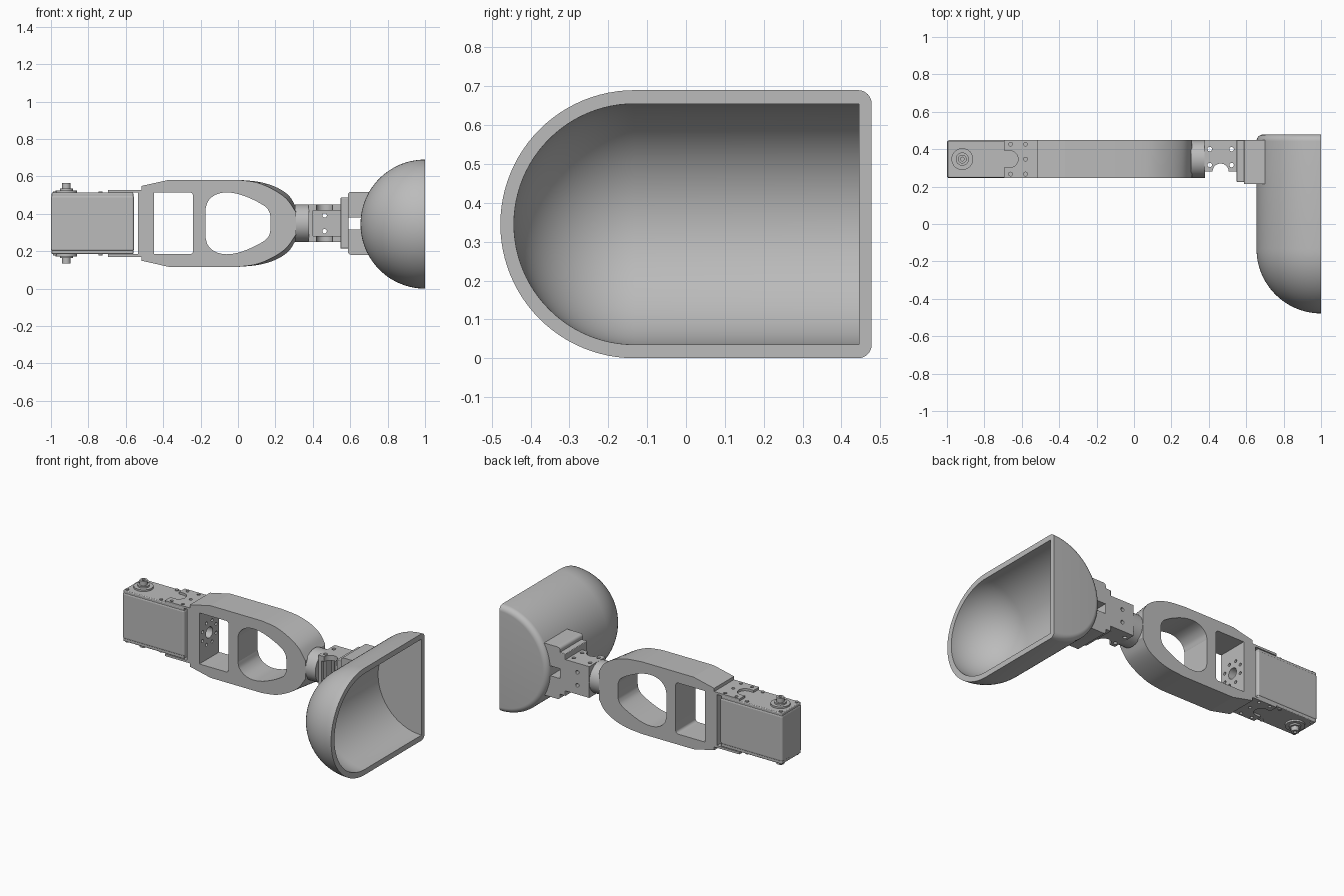
import bpy, bmesh, math
from mathutils import Matrix, Vector

if "Cube" in bpy.data.objects:
    bpy.data.objects.remove(bpy.data.objects["Cube"])

grey = bpy.data.materials.new("plain_grey")
grey.use_nodes = True
grey.diffuse_color = (0.5, 0.5, 0.5, 1)
grey.node_tree.nodes["Principled BSDF"].inputs["Base Color"].default_value = (0.5, 0.5, 0.5, 1)

CY, CZ = 0.347, 0.349      # centre line of the arm
FRONT, BACK = 0.245, 0.448  # arm thickness range in y
parts = []


def finish(name, bm):
    bmesh.ops.recalc_face_normals(bm, faces=bm.faces[:])
    mesh = bpy.data.meshes.new(name)
    bm.to_mesh(mesh)
    bm.free()
    mesh.materials.append(grey)
    ob = bpy.data.objects.new(name, mesh)
    bpy.context.collection.objects.link(ob)
    parts.append(ob)
    return ob


def box(name, x, y, z, bevel=0.0):
    bm = bmesh.new()
    size = Vector((x[1] - x[0], y[1] - y[0], z[1] - z[0]))
    mid = Vector((x[0] + x[1], y[0] + y[1], z[0] + z[1])) / 2
    bmesh.ops.create_cube(bm, size=1, matrix=Matrix.Translation(mid) @ Matrix.Diagonal(size).to_4x4())
    if bevel:
        bmesh.ops.bevel(bm, geom=bm.edges[:], offset=bevel, segments=3, profile=0.5, affect='EDGES')
    return finish(name, bm)


def rod(name, axis, centre, radius, length, sides=48):
    bm = bmesh.new()
    turn = Vector((0, 0, 1)).rotation_difference(Vector(axis)).to_matrix().to_4x4()
    bmesh.ops.create_cone(bm, cap_ends=True, segments=sides, radius1=radius, radius2=radius,
                          depth=length, matrix=Matrix.Translation(centre) @ turn)
    return finish(name, bm)


def prism(name, near, far, y0, y1):
    """Join two matching x-z outlines at y0 and y1."""
    bm = bmesh.new()
    a = [bm.verts.new((x, y0, z)) for x, z in near]
    b = [bm.verts.new((x, y1, z)) for x, z in far]
    bm.faces.new(a)
    bm.faces.new(b)
    for i in range(len(a)):
        j = (i + 1) % len(a)
        bm.faces.new((a[i], a[j], b[j], b[i]))
    return finish(name, bm)


def smooth_line(points, steps=6):
    """Catmull-Rom curve through the points."""
    p = [Vector(q) for q in points]
    p = [2 * p[0] - p[1]] + p + [2 * p[-1] - p[-2]]
    out = []
    for i in range(1, len(p) - 2):
        for s in range(steps):
            t = s / steps
            q = 0.5 * (2 * p[i] + (p[i + 1] - p[i - 1]) * t
                       + (2 * p[i - 1] - 5 * p[i] + 4 * p[i + 1] - p[i + 2]) * t * t
                       + (3 * p[i] - p[i - 1] - 3 * p[i + 1] + p[i + 2]) * t ** 3)
            out.append((q.x, q.y))
    return out + [tuple(points[-1])]


def mirrored(half):
    """Close an upper half outline given as x and height above the centre line."""
    return [(x, CZ + h) for x, h in half] + [(x, CZ - h) for x, h in reversed(half)]


def cut(ob, cutters):
    for c in cutters:
        m = ob.modifiers.new("cut", 'BOOLEAN')
        m.operation, m.solver, m.object = 'DIFFERENCE', 'EXACT', c
        c.hide_render = True
    graph = bpy.context.evaluated_depsgraph_get()
    mesh = bpy.data.meshes.new_from_object(ob.evaluated_get(graph))
    ob.modifiers.clear()
    ob.data = mesh
    for c in cutters:
        parts.remove(c)
        bpy.data.objects.remove(c)


def arc(cx, cy, r, a0, a1, n):
    return [(cx + r * math.cos(math.radians(a0 + (a1 - a0) * i / n)),
             cy + r * math.sin(math.radians(a0 + (a1 - a0) * i / n))) for i in range(n + 1)]


# Scoop: half turn of a closed wall profile (radius, y), open towards +x
def scoop():
    outer, inner, start, end = 0.345, 0.31, -0.133, 0.478
    profile = [(0, start - outer)] + arc(0, start, outer, -90, 0, 24)[1:]
    profile += arc(outer - 0.035, end - 0.035, 0.035, 0, 90, 8) + [(0, end), (0, end - 0.033), (inner, end - 0.033)]
    profile += arc(0, start, inner, 0, -90, 24)[:-1] + [(0, start - inner)]
    bm = bmesh.new()
    axis = {i: bm.verts.new((1, y, 0.345)) for i, (r, y) in enumerate(profile) if r == 0}
    steps, rings = 56, []
    for s in range(steps + 1):
        t = math.pi * (s / steps - 0.5)
        rings.append([axis.get(i) or bm.verts.new((1 - r * math.cos(t), y, 0.345 + r * math.sin(t)))
                      for i, (r, y) in enumerate(profile)])
    for a, b in zip(rings, rings[1:]):
        for i in range(len(profile)):
            j = (i + 1) % len(profile)
            face = list(dict.fromkeys((a[i], a[j], b[j], b[i])))
            if len(face) > 2:
                bm.faces.new(face)
    bm.faces.new(rings[0])
    bm.faces.new(rings[-1])
    finish("scoop", bm)


scoop()

# Arm link: front face slightly slimmer than the back at the rounded end
tail = [(-0.515, 0.2), (-0.368, 0.233)]
slim = smooth_line([(0, 0.233), (0.1, 0.218), (0.19, 0.18), (0.26, 0.13), (0.31, 0.06)])
full = smooth_line([(0, 0.233), (0.11, 0.222), (0.2, 0.195), (0.27, 0.15), (0.31, 0.088)])
arm = prism("arm_link", mirrored(tail + slim), mirrored(tail + full), FRONT, BACK)

corner = arc(-0.258, 0.147, 0.018, 90, 0, 8)
window = mirrored([(-0.448, 0.165)] + corner)
oval = mirrored(smooth_line([(-0.173, 0.08), (-0.16, 0.118), (-0.125, 0.15), (-0.07, 0.165), (0, 0.157),
                             (0.08, 0.127), (0.145, 0.09), (0.168, 0.06), (0.174, 0.03)]))
holes = [prism("cutter", o, o, 0.1, 0.6) for o in (window, oval)]
holes.append(rod("cutter", (1, 0, 0), (-0.49, CY, CZ), 0.035, 0.12))
for k in range(8):
    t = math.radians(45 * k + 22.5)
    holes.append(rod("cutter", (1, 0, 0), (-0.49, CY + 0.075 * math.cos(t), CZ + 0.075 * math.sin(t)), 0.01, 0.12, 16))
cut(arm, holes)

# Motor with end caps, shafts and screws, and its bracket
box("motor_body", (-1, -0.556), (FRONT, BACK), (0.2, 0.5), 0.012)
for side, label in ((1, "upper"), (-1, "lower")):
    def level(a, b):
        return tuple(sorted((CZ + side * a, CZ + side * b)))
    box("motor_cap_" + label, (-0.996, -0.56), (FRONT + 0.004, BACK - 0.004), level(0.14, 0.165), 0.005)
    rod("shaft_collar_" + label, (0, 0, 1), (-0.918, CY, CZ + side * 0.166), 0.058, 0.02)
    rod("shaft_ring_" + label, (0, 0, 1), (-0.918, CY, CZ + side * 0.18), 0.035, 0.012)
    shaft = rod("shaft_" + label, (0, 0, 1), (-0.918, CY, CZ + side * 0.195), 0.023, 0.04)
    cut(shaft, [rod("cutter", (0, 0, 1), (-0.918, CY, CZ + side * 0.215), 0.01, 0.03, 16)])
    for x in (-0.978, -0.735):
        for y in (FRONT + 0.022, BACK - 0.022):
            rod("screw_" + label, (0, 0, 1), (x, y, CZ + side * 0.165), 0.011, 0.012, 16)
    tab = box("bracket_tab_" + label, (-0.695, -0.515), (FRONT, BACK), level(0.165, 0.179))
    z = CZ + side * 0.172
    slots = [box("cutter", (-0.75, -0.665), (CY - 0.045, CY + 0.045), (z - 0.05, z + 0.05)),
             rod("cutter", (0, 0, 1), (-0.665, CY, z), 0.045, 0.08)]
    for x, ys in ((-0.66, (-0.08, 0.08)), (-0.58, (-0.08, 0, 0.08))):
        slots += [rod("cutter", (0, 0, 1), (x, CY + y, z), 0.01, 0.06, 16) for y in ys]
    cut(tab, slots)
box("bracket_web", (-0.535, -0.515), (FRONT, BACK), (CZ - 0.179, CZ + 0.179))

# Wrist: round collar and a channel open to the front
rod("wrist_collar", (1, 0, 0), (0.342, CY, CZ), 0.101, 0.076)
channel = box("wrist_channel", (0.378, 0.552), (0.28, BACK), (CZ - 0.101, CZ + 0.101))
cuts = [box("cutter", (0.4, 0.6), (0.2, 0.42), (CZ - 0.068, CZ + 0.068)),
        rod("cutter", (0, 0, 1), (0.463, 0.28, CZ), 0.043, 0.4)]
cuts += [rod("cutter", (0, 0, 1), (x, y, CZ), 0.012, 0.4, 16) for x in (0.405, 0.522) for y in (0.315, 0.4)]
cuts += [rod("cutter", (0, 1, 0), (0.463, 0.44, CZ + h), 0.012, 0.1, 16) for h in (-0.042, 0.042)]
cut(channel, cuts)

# Scoop mount: plate and two blocks with a gap between them
box("mount_plate", (0.548, 0.59), (0.225, BACK), (CZ - 0.135, CZ + 0.138), 0.004)
for side, label in ((1, "upper"), (-1, "lower")):
    outline = arc(0.605, 0.15, 0.018, 180, 90, 8) + [(0.702, 0.168), (0.685, 0.032), (0.587, 0.032)]
    outline = [(x, CZ + side * h) for x, h in outline]
    prism("mount_block_" + label, outline, outline, 0.213, BACK)

# Smooth curved faces, keep edges crisp
bpy.ops.object.select_all(action='DESELECT')
for ob in parts:
    ob.select_set(True)
bpy.context.view_layer.objects.active = parts[0]
bpy.ops.object.shade_smooth_by_angle(angle=math.radians(12))
